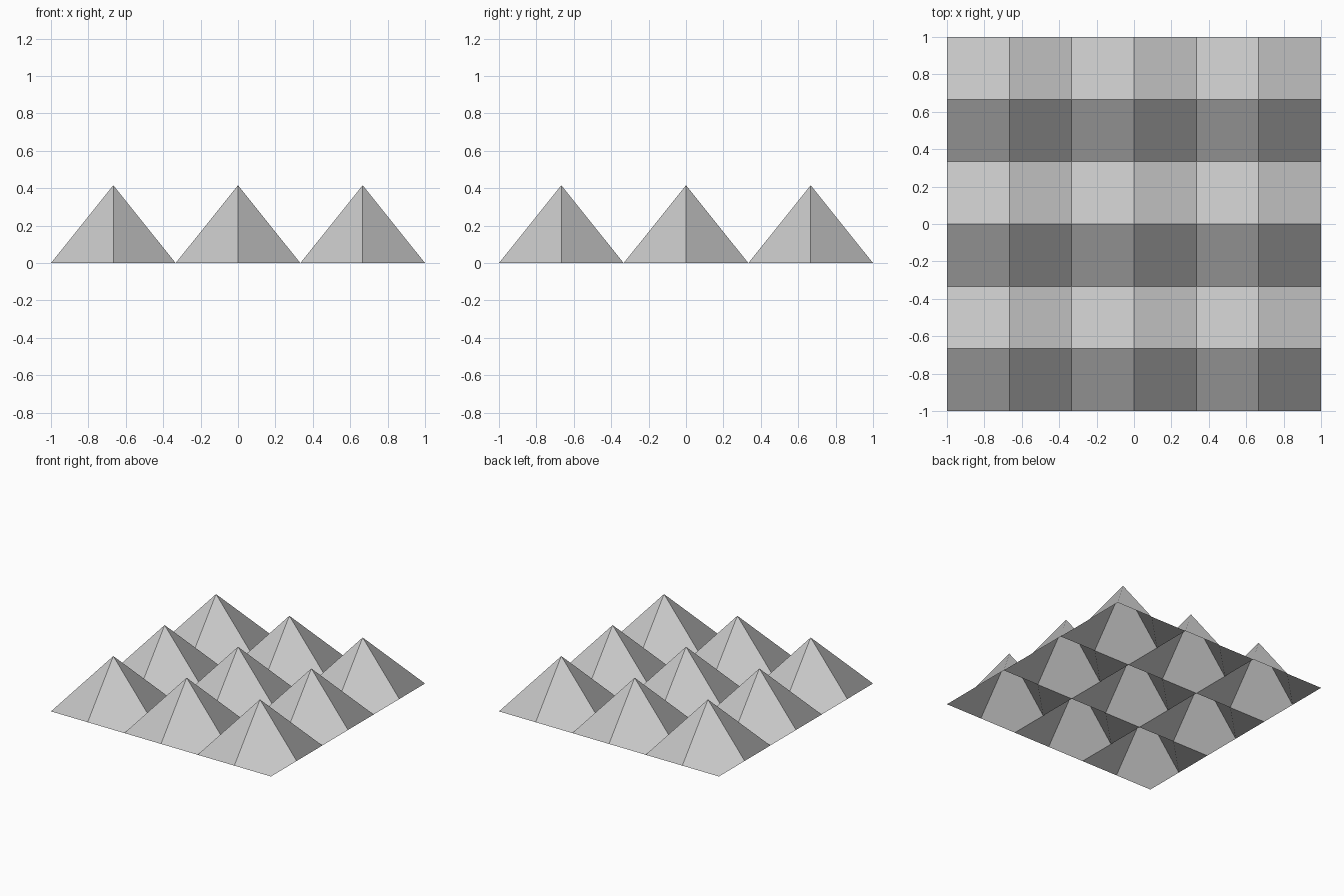
import bpy, bmesh

if "Cube" in bpy.data.objects:
    bpy.data.objects.remove(bpy.data.objects["Cube"])

PEAKS = 3        # pyramids per side
HEIGHT = 0.416

# open sheet of quads, two cells per pyramid in each direction
bm = bmesh.new()
bmesh.ops.create_grid(bm, x_segments=PEAKS * 2, y_segments=PEAKS * 2, size=1.0)

# raise the vertex in the middle of every 2 x 2 block into a peak
for v in bm.verts:
    i = round((v.co.x + 1) * PEAKS)
    j = round((v.co.y + 1) * PEAKS)
    if i % 2 and j % 2:
        v.co.z = HEIGHT

mesh = bpy.data.meshes.new("pyramid_foam_panel")
bm.to_mesh(mesh)
bm.free()
panel = bpy.data.objects.new("pyramid_foam_panel", mesh)
bpy.context.collection.objects.link(panel)
